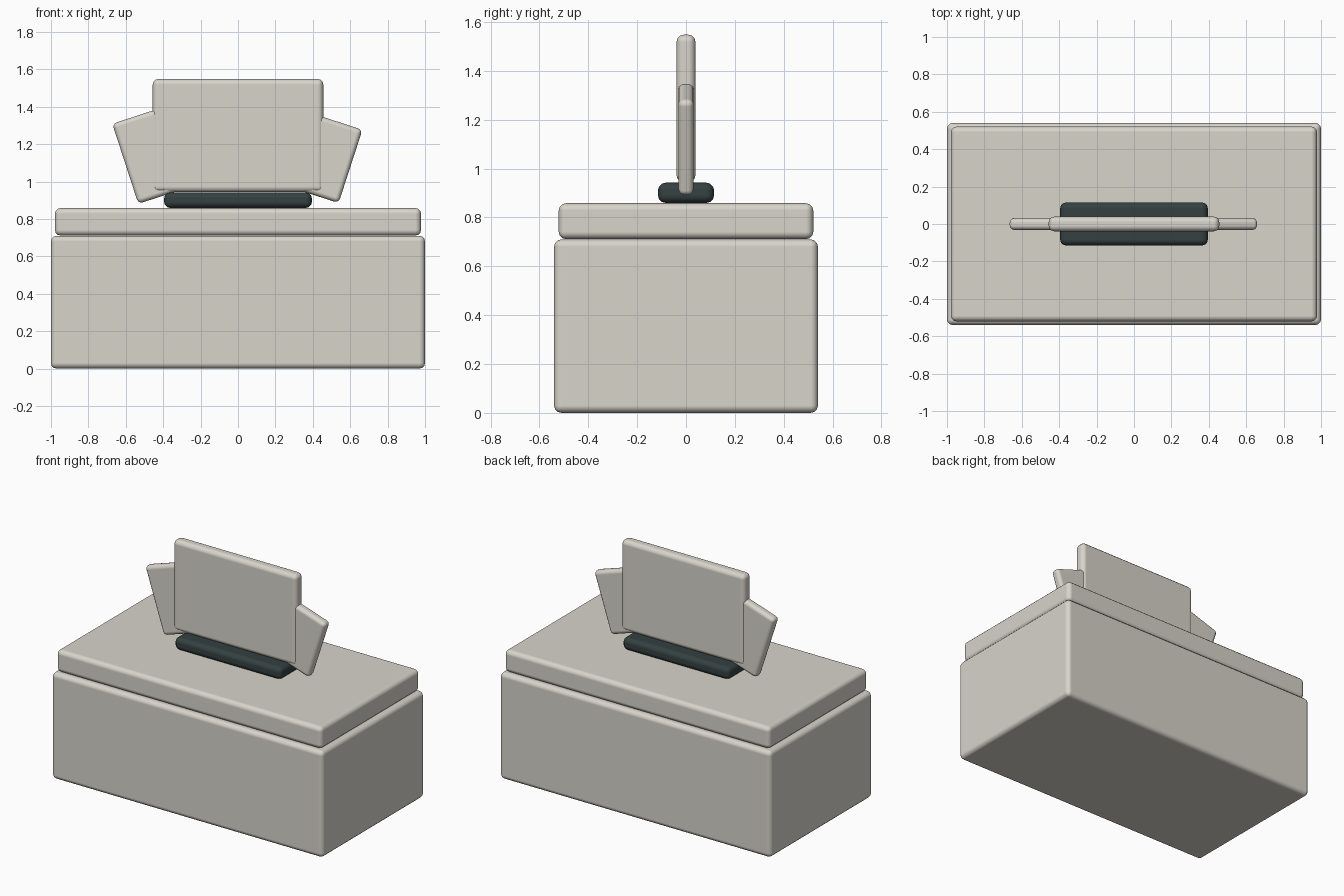
import bpy, bmesh, math

if "Cube" in bpy.data.objects:
    bpy.data.objects.remove(bpy.data.objects["Cube"])


def material(name, rgb):
    m = bpy.data.materials.new(name)
    m.diffuse_color = (*rgb, 1.0)
    m.use_nodes = True
    m.node_tree.nodes["Principled BSDF"].inputs["Base Color"].default_value = m.diffuse_color
    return m


CREAM = material("warm_cream", (0.69, 0.66, 0.60))
DARK = material("dark_slate", (0.035, 0.052, 0.052))


def rounded_box(name, size, centre, bevel, mat, tilt=0.0, segments=3):
    """Box with rounded edges, optionally tilted about the y axis."""
    bm = bmesh.new()
    bmesh.ops.create_cube(bm, size=1.0)
    bmesh.ops.scale(bm, vec=size, verts=bm.verts)
    for f in bm.faces:
        f.smooth = True
    mesh = bpy.data.meshes.new(name)
    bm.to_mesh(mesh)
    bm.free()
    mesh.materials.append(mat)
    obj = bpy.data.objects.new(name, mesh)
    bpy.context.collection.objects.link(obj)
    obj.location = centre
    obj.rotation_euler = (0, tilt, 0)
    mod = obj.modifiers.new("rounded_edges", 'BEVEL')
    mod.width = bevel
    mod.segments = segments
    mod.limit_method = 'NONE'
    mod.harden_normals = True
    return obj


# Box body and lid
rounded_box("box_body", (2.0, 1.08, 0.71), (0, 0, 0.355), 0.03, CREAM)
rounded_box("lid", (1.957, 1.042, 0.147), (0, 0, 0.7845), 0.03, CREAM)

# Dark opening rim on the lid
rounded_box("opening_rim", (0.79, 0.23, 0.083), (0, 0, 0.9005), 0.032, DARK)

# Upright main sheet
rounded_box("main_sheet", (0.912, 0.078, 0.605), (0, 0, 1.2455), 0.03, CREAM)


def side_sheet(name, side, corner_x, corner_z, height, width=0.30):
    """Tilted sheet placed by its lower outer corner; side is -1 left, +1 right."""
    a = math.radians(18)
    c, s = math.cos(a), math.sin(a)
    x = corner_x - width / 2 * c + height / 2 * s
    z = corner_z + width / 2 * s + height / 2 * c
    rounded_box(name, (width, 0.063, height), (side * x, 0, z), 0.025, CREAM, side * a)


# Side sheets fanning outward behind the main one
side_sheet("left_side_sheet", -1, 0.533, 0.881, 0.45)
side_sheet("right_side_sheet", 1, 0.538, 0.885, 0.412)
